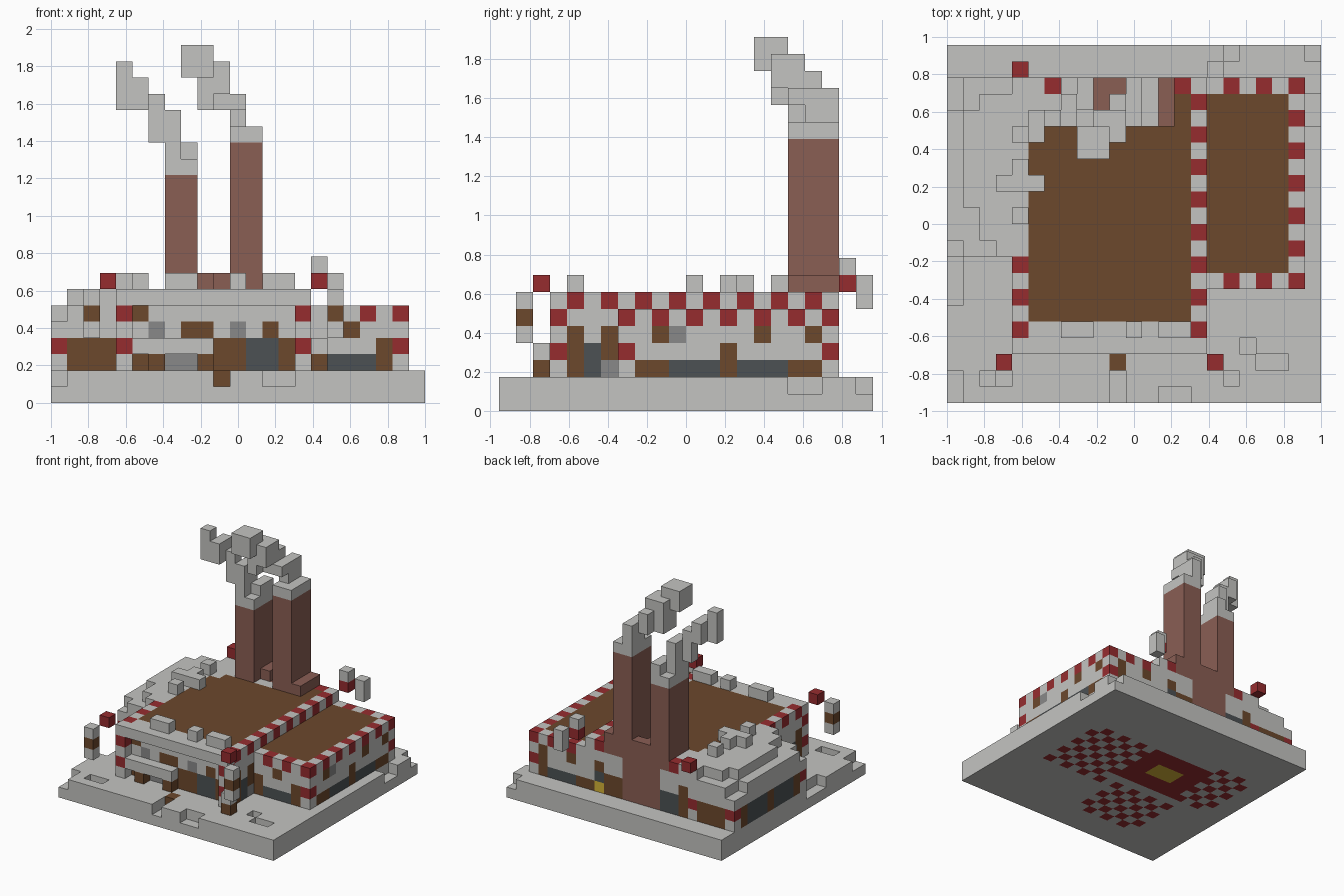
import bpy
import bmesh

if "Cube" in bpy.data.objects:
    bpy.data.objects.remove(bpy.data.objects["Cube"], do_unlink=True)

UNIT = 2 / 23
cells = {}  # (i, j, k) -> (part, colour letter)


def linear(c):
    c /= 255
    return c / 12.92 if c <= 0.04045 else ((c + 0.055) / 1.055) ** 2.4


def material(name, *rgb):
    mat = bpy.data.materials.new(name)
    colour = [linear(c) for c in rgb] + [1]
    mat.use_nodes = True
    mat.diffuse_color = colour
    mat.node_tree.nodes["Principled BSDF"].inputs["Base Color"].default_value = colour
    return mat


PALETTE = {
    "W": material("icing white", 196, 196, 193),
    "B": material("gingerbread brown", 108, 72, 44),
    "R": material("candy red", 150, 44, 47),
    "C": material("chimney brick", 138, 94, 84),
    "G": material("window slate", 76, 81, 84),
    "D": material("stone grey", 137, 137, 137),
    "Y": material("warm yellow", 215, 180, 55),
}


def span(v):
    """A single index or an inclusive pair."""
    return range(v[0], v[1] + 1) if isinstance(v, tuple) else range(v, v + 1)


def fill(part, colour, i, j, k):
    for a in span(i):
        for b in span(j):
            for c in span(k):
                cells[a, b, c] = (part, colour)


def carve(i, j, k):
    for a in span(i):
        for b in span(j):
            for c in span(k):
                cells.pop((a, b, c), None)


def wall(part, axis, start, fixed, rows, bottom=2):
    """Paint a wall one row of letters at a time, from the bottom up."""
    for k, row in enumerate(rows):
        for n, letter in enumerate(row):
            i, j = (start + n, fixed) if axis == "x" else (fixed, start + n)
            cells[i, j, bottom + k] = (part, letter)


def stripe(part, i, j, k, odd):
    """Alternating candy trim along a row of blocks."""
    for a in span(i):
        for b in span(j):
            fill(part, "R" if (a + b) % 2 == odd else "W", a, b, k)


# Snowy ground with a ragged upper layer
fill("snow_ground", "W", (0, 22), (0, 21), (0, 1))
for notch in [(0, (0, 1)), (22, 21), (10, (0, 1)), ((13, 14), 0), ((2, 3), (1, 1)),
              (0, (6, 8)), ((19, 20), (2, 2)), (22, (17, 18)), (18, 3)]:
    carve(*notch, 1)
fill("path_step", "B", 10, 2, 1)

# Patterned floor showing on the underside
for i_range, j_range in [((13, 19), (8, 15)), ((5, 11), (3, 8)), ((2, 5), (10, 16))]:
    for i in span(i_range):
        for j in span(j_range):
            if (i + j) % 2:
                fill("floor_tiles", "R", i, j, 0)
fill("floor_tiles", "R", (6, 12), (10, 15), 0)
fill("floor_hearth", "Y", (8, 10), (12, 13), 0)

# Main hall and its two wings
fill("main_hall", "B", (4, 15), (4, 19), (2, 6))
fill("east_wing", "B", (16, 21), (7, 19), (2, 5))
fill("west_wing", "B", (0, 3), (9, 19), (2, 3))

# Iced walls, row by row from the ground
wall("main_hall", "x", 4, 4, ["WBBDDBBBGGBW", "RBBWBBBBGGBR", "WWDWBBWDWBWW",
                              "RBWWWWWWWWWR", "WWWWWWWWWWWW"])
wall("main_hall", "y", 4, 15, ["BGD", "BGB", "BWB", "WWW"])
wall("main_hall", "y", 4, 4, ["BGGBB", "BGGBB", "BWWBW", "WWWWW"])
wall("main_hall", "x", 4, 19, ["WBGGBBBBBBYB", "RBGGBBBBBBGW", "WBWWBWWWWWBW", "WWWWWWWWWWWW"])
wall("east_wing", "x", 16, 19, ["BGGGBW", "WWWWBR", "WBWWBW"])
wall("east_wing", "x", 16, 7, ["BGGGBW", "BWWWBR", "WWBWWW"])
wall("east_wing", "y", 7, 21, ["WBBGGGBGGGBBW", "RWWWWWBWWWWWR", "WWBDWWWWBWWBW"])
wall("west_wing", "y", 9, 0, ["WBGGGBGGGBW", "RBGGGBGGGBR"])

# Candy trim around the roofs
stripe("main_trim", 15, (4, 19), 6, 1)
stripe("main_trim", 4, (4, 19), 6, 0)
stripe("main_trim", (5, 14), 19, 6, 1)
stripe("wing_trim", 21, (7, 19), 5, 0)
stripe("wing_trim", (16, 21), 7, 5, 0)
stripe("wing_trim", (16, 21), 19, 5, 0)

# Striped front corner posts and the snowy porch
for i in (4, 15):
    for k, letter in enumerate("WRWRW", 2):
        fill("corner_post", letter, i, 3, k)
fill("porch_roof", "W", (5, 9), 3, 3)
fill("porch_post", "B", 6, 3, 2)
fill("porch_post", "B", 9, 3, 2)
fill("front_ledge", "W", (5, 14), 3, 6)

# Snow on the roofs
fill("west_snow", "W", (0, 3), (9, 19), 4)
fill("west_snow", "W", 0, (10, 17), 5)
fill("west_snow", "W", (1, 3), (9, 19), 5)
fill("west_snow", "W", 1, (12, 17), 6)
fill("west_snow", "W", 2, (10, 18), 6)
fill("west_snow", "W", 3, (9, 18), 6)
fill("roof_snow", "W", 4, (9, 19), 6)
fill("roof_snow", "W", 5, (16, 19), 6)
fill("roof_snow", "W", (7, 12), (17, 18), 6)
fill("roof_snow", "W", (6, 6), (17, 18), 6)
for lump in [((7, 8), 4), (11, 4), ((13, 14), 4), ((3, 5), 13), (4, 11), (4, 14), (4, 16)]:
    fill("snow_lump", "W", *lump, 7)

# Hearth and the two chimneys
fill("hearth", "C", (8, 11), (18, 19), (2, 6))
fill("hearth", "C", (9, 10), 19, 7)
fill("hearth", "C", 9, 18, 7)
fill("hearth", "C", 13, (17, 19), (6, 7))
fill("tall_chimney", "C", (11, 12), (17, 19), (6, 15))
fill("short_chimney", "C", (7, 8), (17, 19), (6, 13))

# Smoke drifting up from each chimney
for puff in [((11, 12), (17, 19), 16), (11, (18, 19), 17), (11, (17, 19), 18), (10, (17, 18), (18, 19)),
             ((9, 10), (16, 17), (19, 20)), (9, (16, 17), 18), ((8, 9), (15, 16), (20, 21))]:
    fill("tall_smoke", "W", *puff)
for puff in [((7, 8), (17, 19), 14), (8, (18, 19), 15), (7, (17, 18), (15, 17)),
             (6, 17, (16, 18)), (5, (16, 17), (18, 19)), (4, 16, (18, 20))]:
    fill("short_smoke", "W", *puff)

# Candy lamps hanging at the corners
for inner, outer in ((3, 2), (16, 17)):
    fill("candy_lamp", "R", inner, 2, 7)
    for k, letter in enumerate("WBW", 4):
        fill("candy_lamp", letter, outer, 1, k)
fill("candy_lamp", "R", 16, 20, 7)
fill("candy_lamp", "W", 16, 20, 8)
fill("candy_lamp", "W", 17, 21, (6, 7))
fill("candy_lamp", "R", 4, 20, 7)
fill("lamp_foot", "B", 16, 2, 2)
fill("lamp_foot", "W", 16, 2, 3)


def build(part):
    """One mesh per part, keeping only the exposed block faces."""
    bm, verts, used = bmesh.new(), {}, []

    def vert(p):
        if p not in verts:
            verts[p] = bm.verts.new(((p[0] - 11.5) * UNIT, (p[1] - 11) * UNIT, p[2] * UNIT))
        return verts[p]

    for cell, (owner, letter) in cells.items():
        if owner != part:
            continue
        if letter not in used:
            used.append(letter)
        for axis in range(3):
            for side in (0, 1):
                beside = list(cell)
                beside[axis] += 2 * side - 1
                if tuple(beside) in cells:
                    continue
                ring = [(0, 0), (1, 0), (1, 1), (0, 1)]
                corners = []
                for u, v in (ring if side else ring[::-1]):
                    p = list(cell)
                    p[axis] += side
                    p[(axis + 1) % 3] += u
                    p[(axis + 2) % 3] += v
                    corners.append(vert(tuple(p)))
                bm.faces.new(corners).material_index = used.index(letter)
    mesh = bpy.data.meshes.new(part)
    bm.to_mesh(mesh)
    bm.free()
    for letter in used:
        mesh.materials.append(PALETTE[letter])
    bpy.context.collection.objects.link(bpy.data.objects.new(part, mesh))


for name in dict.fromkeys(owner for owner, _ in cells.values()):
    build(name)
